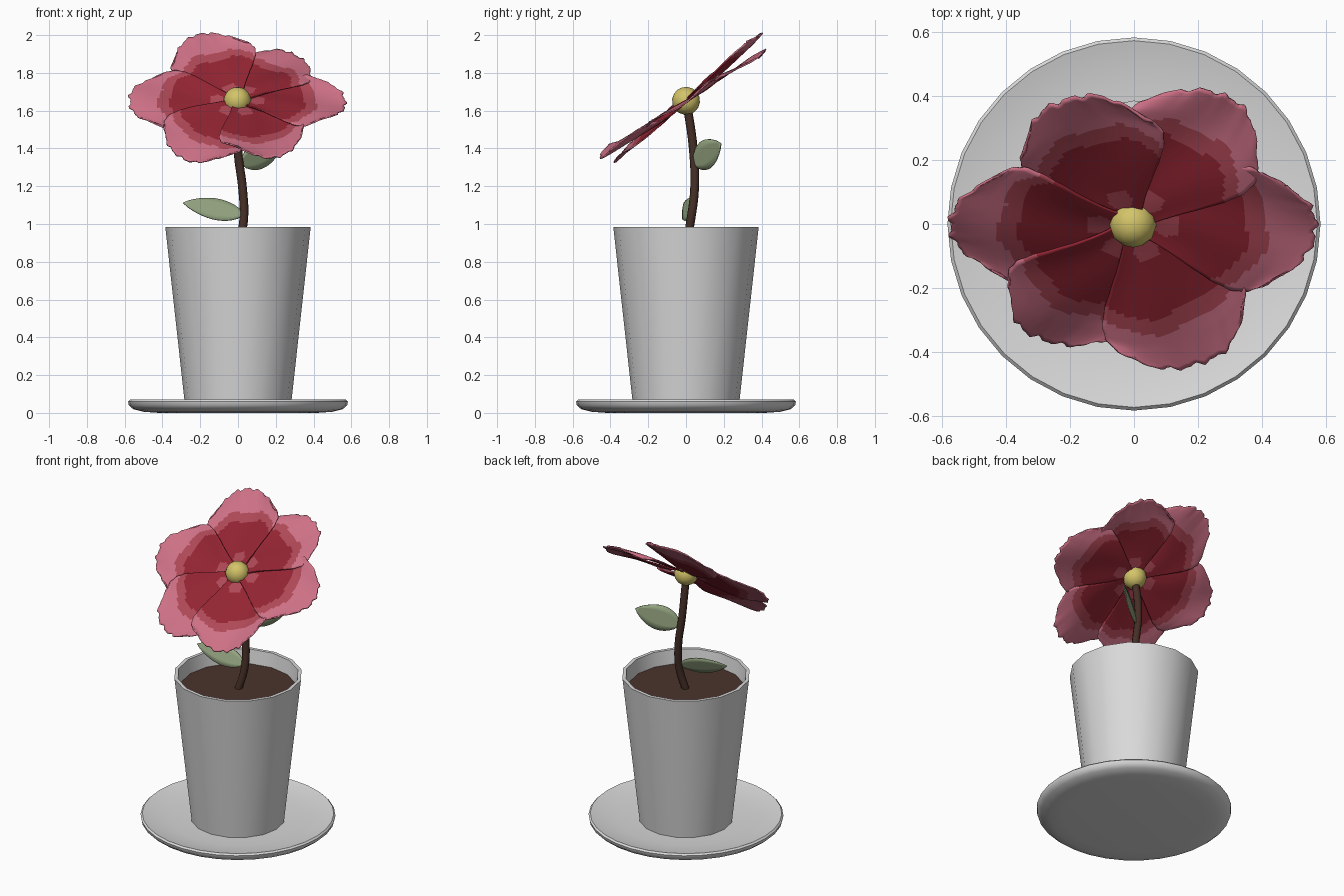
import bpy, bmesh, math
from mathutils import Vector

if "Cube" in bpy.data.objects:
    bpy.data.objects.remove(bpy.data.objects["Cube"])


def material(name, rgb):
    m = bpy.data.materials.new(name)
    m.diffuse_color = (*rgb, 1)
    m.use_nodes = True
    m.node_tree.nodes["Principled BSDF"].inputs["Base Color"].default_value = m.diffuse_color
    return m


GREY = material("pale grey ceramic", (0.70, 0.70, 0.70))
SOIL = material("brown soil", (0.07, 0.033, 0.025))
BARK = material("dark brown stem", (0.06, 0.028, 0.02))
GREEN = material("sage green", (0.30, 0.38, 0.22))
YELLOW = material("pollen yellow", (0.65, 0.55, 0.14))
DARK = material("deep red", (0.29, 0.018, 0.032))
MID = material("rose red", (0.43, 0.065, 0.095))
PINK = material("petal pink", (0.62, 0.165, 0.24))


def finish(name, verts, faces, mats, angle=40):
    me = bpy.data.meshes.new(name)
    me.from_pydata(verts, [], faces)
    for m in mats:
        me.materials.append(m)
    bm = bmesh.new()
    bm.from_mesh(me)
    bmesh.ops.remove_doubles(bm, verts=bm.verts, dist=1e-5)
    bmesh.ops.recalc_face_normals(bm, faces=bm.faces)
    bm.to_mesh(me)
    bm.free()
    ob = bpy.data.objects.new(name, me)
    bpy.context.collection.objects.link(ob)
    bpy.ops.object.select_all(action='DESELECT')
    ob.select_set(True)
    bpy.context.view_layer.objects.active = ob
    bpy.ops.object.shade_smooth_by_angle(angle=math.radians(angle))
    return ob


def lathe(name, profile, sides, mat):
    """Spin (radius, z) points about z; open ends are capped by n-gons."""
    verts = [(r * math.cos(2 * math.pi * k / sides), r * math.sin(2 * math.pi * k / sides), z)
             for r, z in profile for k in range(sides)]
    faces = [(i * sides + k, i * sides + (k + 1) % sides,
              (i + 1) * sides + (k + 1) % sides, (i + 1) * sides + k)
             for i in range(len(profile) - 1) for k in range(sides)]
    last = (len(profile) - 1) * sides
    faces += [tuple(range(sides)), tuple(range(last, last + sides))]
    return finish(name, verts, faces, [mat])


def tube(name, path, radius, sides, mat):
    """Round tube along a smooth path."""
    cu = bpy.data.curves.new(name, 'CURVE')
    cu.dimensions = '3D'
    cu.bevel_depth, cu.bevel_resolution, cu.resolution_u = radius, sides // 4, 4
    cu.use_fill_caps = True
    sp = cu.splines.new('BEZIER')
    sp.bezier_points.add(len(path) - 1)
    for bp, co in zip(sp.bezier_points, path):
        bp.co = co
        bp.handle_left_type = bp.handle_right_type = 'AUTO'
    ob = bpy.data.objects.new(name, cu)
    bpy.context.collection.objects.link(ob)
    cu.materials.append(mat)
    return ob


def sheet(name, point, nt, ns, mats, rule=None, thick=0.008):
    """Grid surface point(t, s), t in 0..1 and s in -1..1, given thickness."""
    verts = [point(i / nt, 2 * j / ns - 1) for i in range(nt + 1) for j in range(ns + 1)]
    faces, w = [], ns + 1
    for i in range(nt):
        for j in range(ns):
            faces.append((i * w + j, i * w + j + 1, (i + 1) * w + j + 1, (i + 1) * w + j))
    ob = finish(name, verts, faces, mats)
    if rule:
        for n, p in enumerate(ob.data.polygons):
            p.material_index = rule((n // ns + 0.5) / nt, 2 * (n % ns + 0.5) / ns - 1)
    sol = ob.modifiers.new("thickness", 'SOLIDIFY')
    sol.thickness, sol.offset = thick, 0
    return ob


# saucer, pot and soil
lathe("saucer", [(0.42, 0.0), (0.50, 0.006), (0.555, 0.02), (0.578, 0.04), (0.582, 0.06),
                 (0.572, 0.07), (0.555, 0.066), (0.50, 0.054), (0.40, 0.042), (0.20, 0.036)], 32, GREY)
lathe("pot", [(0.28, 0.035), (0.385, 0.985), (0.363, 0.985), (0.345, 0.86)], 16, GREY)
lathe("soil", [(0.345, 0.87), (0.350, 0.895)], 16, SOIL)

# stem
tube("stem", [(0, 0, 0.88), (0.03, 0.025, 1.02), (0.025, 0.045, 1.18),
              (0.0, 0.04, 1.38), (-0.005, 0.01, 1.60), (-0.005, 0.0, 1.65)], 0.023, 8, BARK)


# leaves
def leaf(name, base, tip, across):
    base, tip, across = Vector(base), Vector(tip), Vector(across)

    def point(t, s):
        w = math.sin(math.pi * t ** 0.85) ** 0.75 if 0 < t < 1 else 0.02
        return base.lerp(tip, t) + across * s * w
    return sheet(name, point, 12, 4, [GREEN], thick=0.006)


leaf("lower_leaf", (0.03, 0.025, 1.05), (-0.29, -0.01, 1.112), (0.008, 0.025, 0.055))
leaf("upper_leaf", (0.015, 0.04, 1.32), (0.24, 0.185, 1.425), (-0.02, -0.025, 0.07))

# flower head: six petals around a tilted centre
TILT = math.radians(37.4)
CENTRE = Vector((-0.003, 0, 1.652))
E1 = Vector((1, 0, 0))
E2 = Vector((0, math.cos(TILT), math.sin(TILT)))
UP = Vector((0, -math.sin(TILT), math.cos(TILT)))


def petal(name, degrees, length, lift, phase):
    a = math.radians(degrees)
    out = E1 * math.cos(a) + E2 * math.sin(a)
    side = E2 * math.cos(a) - E1 * math.sin(a)

    def point(t, s):
        width = 0.03 + 0.205 * math.sin(2.15 * t ** 1.25)
        ripple = 1 + 0.012 * t ** 4 * math.sin(17 * s + phase) + 0.008 * t ** 6 * math.sin(31 * s)
        along = length * t * (1 - 0.28 * t * abs(s) ** 2.5) * ripple
        wave = 1 + 0.012 * math.sin(40 * t + phase) * abs(s) ** 3 * t
        h = (lift * t * t - 0.022 * s * math.sin(math.pi * min(t, 0.8))
             + 0.010 * s * s * t + 0.008 * t * math.sin(4 * s + 5 * t + phase))
        return CENTRE + out * along + side * (s * width * wave) + UP * h

    def colour(t, s):
        if 0.12 < t < 0.24 and abs(s) < 0.5 - abs(t - 0.18) * 3:
            return 1
        d = t + 0.13 * s ** 4 + 0.02 * math.sin(7 * s + phase)
        return 0 if d < 0.62 else 1 if d < 0.73 else 2
    return sheet(name, point, 36, 36, [DARK, MID, PINK], colour)


PETALS = [("right", -2, 0.57, 0.0), ("back_right", 58, 0.55, -0.045), ("back_left", 112, 0.56, 0.035),
          ("left", 180, 0.57, 0.0), ("front_left", 238, 0.55, -0.02), ("front_right", 292, 0.565, 0.035)]
for n, (where, deg, length, lift) in enumerate(PETALS):
    petal(where + "_petal", deg, length, lift, n * 1.3)

# yellow flower centre
bpy.ops.mesh.primitive_uv_sphere_add(segments=12, ring_count=8, radius=0.074,
                                     location=CENTRE, rotation=(TILT, 0, 0))
ball = bpy.context.object
ball.name = "flower_centre"
ball.data.materials.append(YELLOW)
bpy.ops.object.shade_smooth_by_angle(angle=math.radians(60))
